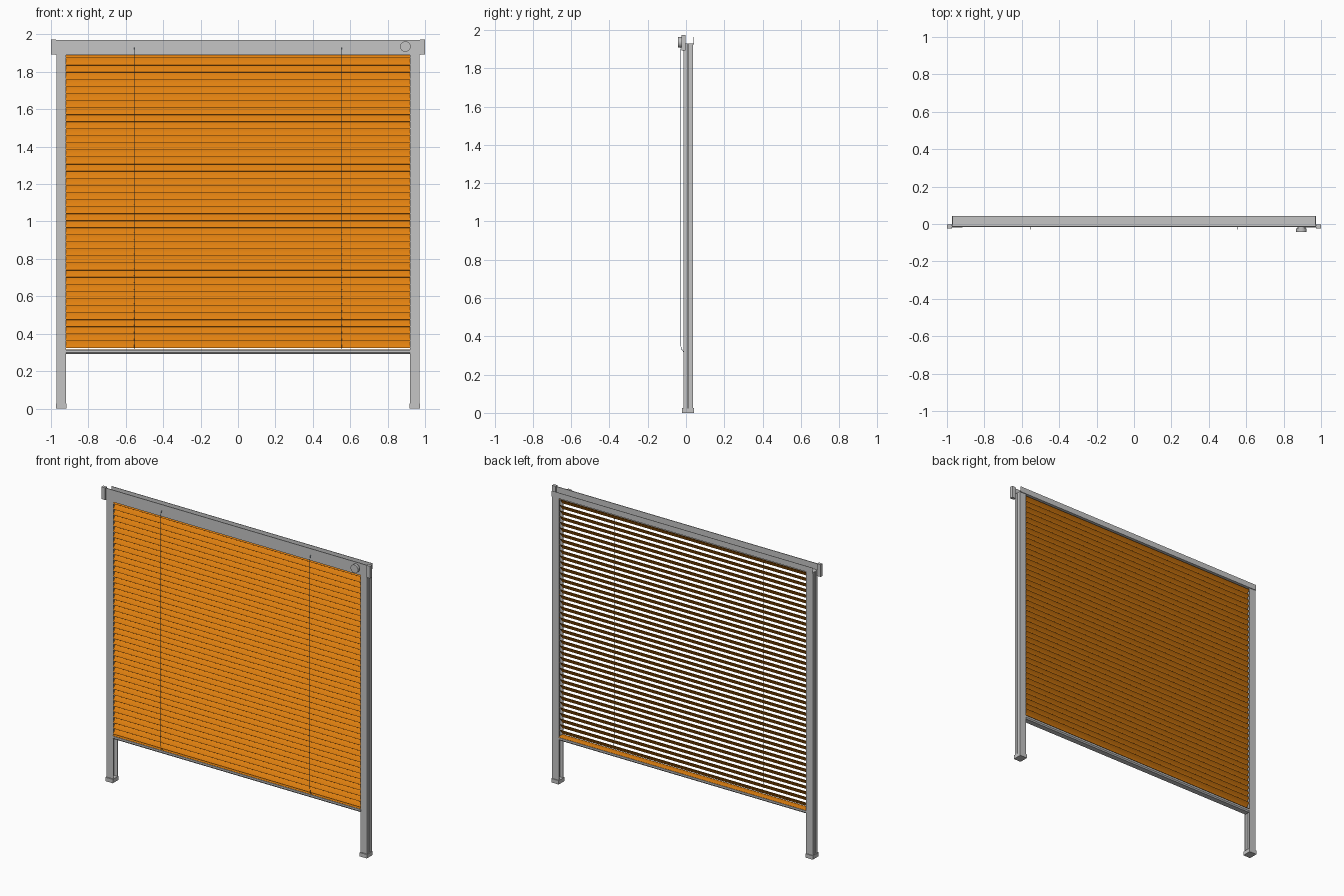
import bpy, bmesh, math
from mathutils import Matrix

if "Cube" in bpy.data.objects:
    bpy.data.objects.remove(bpy.data.objects["Cube"])


def material(name, rgb):
    m = bpy.data.materials.new(name)
    m.diffuse_color = (*rgb, 1)
    m.use_nodes = True
    m.node_tree.nodes["Principled BSDF"].inputs["Base Color"].default_value = m.diffuse_color
    return m


GREY = material("aluminium grey", (0.56, 0.56, 0.56))
ORANGE = material("slat orange", (0.76, 0.22, 0.005))
CORD = material("cord blue grey", (0.12, 0.2, 0.3))


def finish(name, bm, mat):
    bmesh.ops.recalc_face_normals(bm, faces=bm.faces)
    me = bpy.data.meshes.new(name)
    bm.to_mesh(me)
    bm.free()
    me.materials.append(mat)
    ob = bpy.data.objects.new(name, me)
    bpy.context.collection.objects.link(ob)
    return ob


def add_box(bm, x0, x1, y0, y1, z0, z1):
    mat = Matrix.Translation(((x0 + x1) / 2, (y0 + y1) / 2, (z0 + z1) / 2))
    bmesh.ops.create_cube(bm, size=1, matrix=mat @ Matrix.Diagonal((x1 - x0, y1 - y0, z1 - z0, 1)))


def add_prism(bm, pts, vec):
    """Extrude a closed outline of 3D points along vec."""
    f = bm.faces.new([bm.verts.new(p) for p in pts])
    r = bmesh.ops.extrude_face_region(bm, geom=[f])
    vs = [v for v in r["geom"] if isinstance(v, bmesh.types.BMVert)]
    bmesh.ops.translate(bm, verts=vs, vec=vec)
    if f.is_valid is False or not any(e.is_boundary for e in f.edges):
        return
    bm.faces.new([v for v in f.verts])


def add_slat(bm, z, tilt, width, half=0.925, sag=0.004, t=0.0012):
    """Thin arched slat, front edge low when tilted."""
    c, s = math.cos(tilt), math.sin(tilt)
    top, bot = [], []
    for i in range(7):
        u = i / 6 * 2 - 1
        a, b = u * width / 2, sag * (1 - u * u) - sag / 2
        for lst, d in ((top, b + t / 2), (bot, b - t / 2)):
            lst.append((-half, 0.0125 + a * c - d * s, z + a * s + d * c))
    add_prism(bm, top + bot[::-1], (2 * half, 0, 0))


# tilted slats
bm = bmesh.new()
for i in range(42):
    add_slat(bm, 0.346 + i * 0.0378, math.radians(48), 0.057)
finish("slats", bm, ORANGE)

# flat slat resting on the bottom rail
bm = bmesh.new()
add_slat(bm, 0.317, 0, 0.05, sag=0.003)
finish("lowest_slat", bm, ORANGE)

# bottom rail with chamfered underside
bm = bmesh.new()
add_prism(bm, [(-0.922, y, z) for y, z in
               ((-0.013, 0.312), (0.037, 0.312), (0.037, 0.3), (0.03, 0.292),
                (-0.006, 0.292), (-0.013, 0.3))], (1.844, 0, 0))
finish("bottom_rail", bm, GREY)

# header: open channel with tall front plate, floor and low back lip
bm = bmesh.new()
add_box(bm, -0.975, 0.975, -0.016, -0.011, 1.89, 1.97)
add_box(bm, -0.97, 0.97, -0.011, 0.042, 1.924, 1.928)
add_box(bm, -0.97, 0.97, 0.039, 0.042, 1.928, 1.962)
finish("header_channel", bm, GREY)

for side, tag in ((-1, "left"), (1, "right")):
    # guide post: slat groove inside, narrow slot outside
    prof = [(0.92, -0.012), (0.97, -0.012), (0.97, 0.007), (0.955, 0.007),
            (0.955, 0.014), (0.97, 0.014), (0.97, 0.037), (0.92, 0.037),
            (0.92, 0.033), (0.945, 0.033), (0.945, -0.008), (0.92, -0.008)]
    bm = bmesh.new()
    add_prism(bm, [(side * x, y, 0.02) for x, y in prof], (0, 0, 1.904))
    finish(tag + "_guide_post", bm, GREY)

    # foot
    bm = bmesh.new()
    xs = sorted((side * 0.918, side * 0.973))
    add_box(bm, *xs, -0.02, 0.042, 0, 0.026)
    finish(tag + "_foot", bm, GREY)

    # header end cap
    bm = bmesh.new()
    xs = sorted((side * 0.972, side * 1.0))
    add_box(bm, *xs, -0.024, -0.003, 1.892, 1.974)
    finish(tag + "_end_cap", bm, GREY)

    # lift cord leaving the header and dropping to the bottom rail
    cu = bpy.data.curves.new(tag + "_cord", "CURVE")
    cu.dimensions = "3D"
    cu.bevel_depth = 0.0014
    cu.bevel_resolution = 1
    path = [(-0.012, 1.93), (-0.024, 1.925), (-0.029, 1.9), (-0.029, 0.37),
            (-0.025, 0.335), (-0.012, 0.318)]
    sp = cu.splines.new("POLY")
    sp.points.add(len(path) - 1)
    for p, (y, z) in zip(sp.points, path):
        p.co = (side * 0.555, y, z, 1)
    cu.materials.append(CORD)
    bpy.context.collection.objects.link(bpy.data.objects.new(tag + "_cord", cu))

# round control knob on the header
bm = bmesh.new()
for r, y0, y1 in ((0.022, -0.024, -0.014), (0.028, -0.042, -0.024)):
    bmesh.ops.create_cone(bm, cap_ends=True, segments=32, radius1=r, radius2=r, depth=y1 - y0,
                          matrix=Matrix.Translation((0.895, (y0 + y1) / 2, 1.935))
                          @ Matrix.Rotation(math.pi / 2, 4, "X"))
knob = finish("control_knob", bm, GREY)

# smooth the rounded parts
for name in ("control_knob", "slats", "lowest_slat"):
    ob = bpy.data.objects[name]
    bpy.ops.object.select_all(action="DESELECT")
    ob.select_set(True)
    bpy.context.view_layer.objects.active = ob
    bpy.ops.object.shade_smooth_by_angle(angle=math.radians(35))
